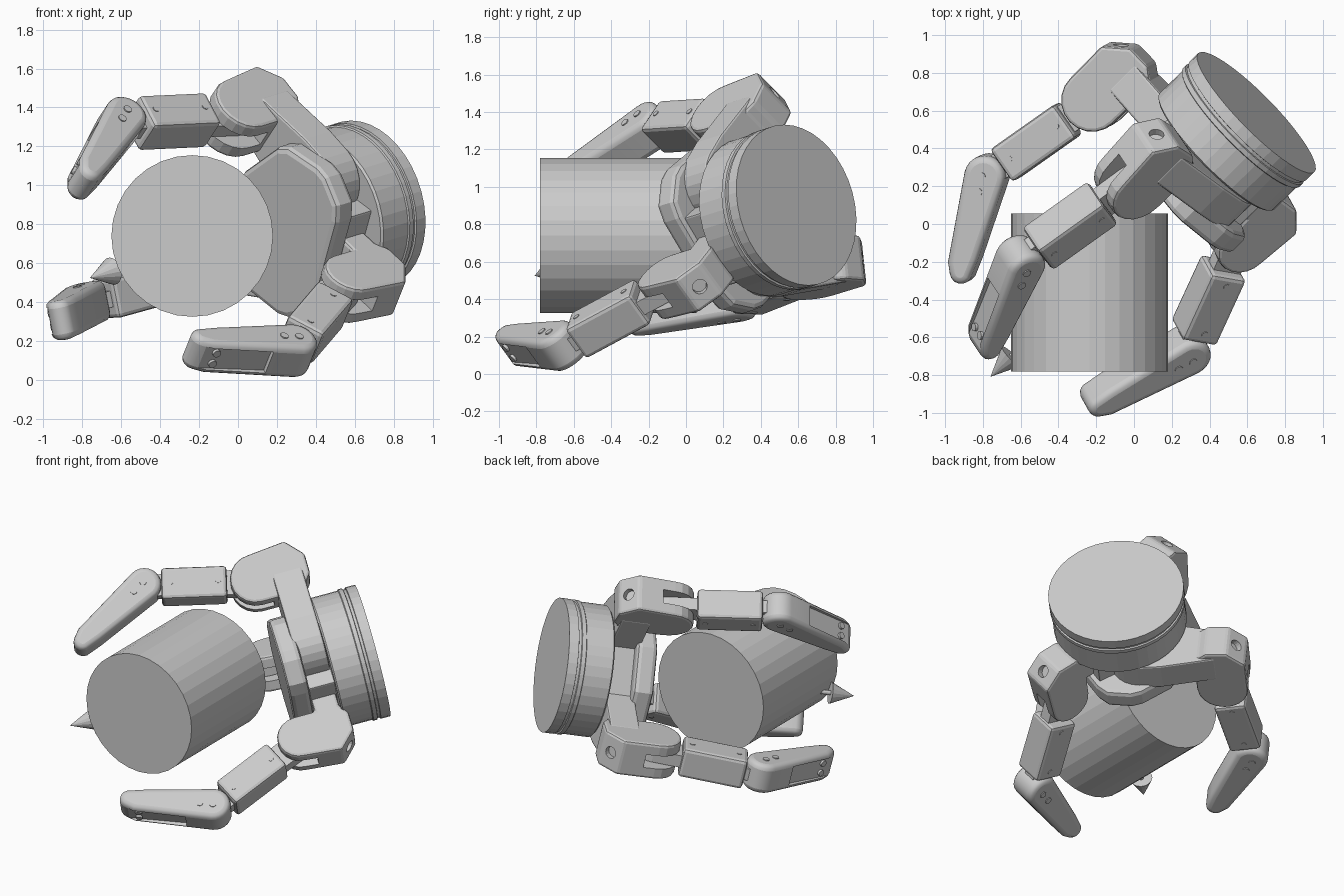
import bpy, bmesh
from math import sin, cos, pi, radians
from mathutils import Matrix, Vector

if "Cube" in bpy.data.objects:
    bpy.data.objects.remove(bpy.data.objects["Cube"])

# hand frame: z axis = approach direction out of the palm, origin = centre of the rear disc
approach = Vector((-0.702, -0.687, -0.215)).normalized()
side = Vector((-approach.y, approach.x, 0)).normalized()
up = approach.cross(side)
HAND = Matrix.Translation((0.648, 0.59, 0.903)) @ Matrix((side, up, approach)).transposed().to_4x4()
TURN = radians(-31)


def add(name, bm, mat, bevel=0, smooth=False, cutter=None, seg=2):
    bmesh.ops.recalc_face_normals(bm, faces=bm.faces)
    me = bpy.data.meshes.new(name)
    bm.to_mesh(me)
    bm.free()
    ob = bpy.data.objects.new(name, me)
    bpy.context.collection.objects.link(ob)
    ob.matrix_world = mat
    if bevel:
        b = ob.modifiers.new("bevel", 'BEVEL')
        b.width, b.segments, b.limit_method, b.angle_limit = bevel, seg, 'ANGLE', radians(35)
    if cutter:
        c = ob.modifiers.new("cut", 'BOOLEAN')
        c.operation, c.object, c.solver = 'DIFFERENCE', cutter, 'EXACT'
    if smooth:
        bpy.ops.object.select_all(action='DESELECT')
        ob.select_set(True)
        bpy.context.view_layer.objects.active = ob
        bpy.ops.object.shade_smooth_by_angle(angle=radians(35))
    return ob


def prism(pts, z0, z1, bm=None):
    bm = bm or bmesh.new()
    lo = [bm.verts.new((x, y, z0)) for x, y in pts]
    hi = [bm.verts.new((x, y, z1)) for x, y in pts]
    bm.faces.new(lo)
    bm.faces.new(hi)
    n = len(pts)
    for i in range(n):
        j = (i + 1) % n
        bm.faces.new((lo[i], lo[j], hi[j], hi[i]))
    return bm


def rect(x0, x1, y0, y1):
    return [(x0, y0), (x1, y0), (x1, y1), (x0, y1)]


def arc(cx, cy, r, a0, a1, n=10):
    return [(cx + r * cos(radians(a0 + (a1 - a0) * i / n)),
             cy + r * sin(radians(a0 + (a1 - a0) * i / n))) for i in range(n + 1)]


def cone(r1, r2, depth, mat, seg=32, bm=None):
    bm = bm or bmesh.new()
    bmesh.ops.create_cone(bm, cap_ends=True, segments=seg, radius1=r1, radius2=r2, depth=depth, matrix=mat)
    return bm


def hide(ob):
    ob.hide_render = True
    ob.display_type = 'WIRE'
    return ob


# gripped cylinder
add("held_cylinder", cone(0.415, 0.415, 0.835, Matrix.Rotation(pi / 2, 4, 'X')),
    Matrix.Translation((-0.235, -0.3625, 0.74)))

# approach arrow, its shaft mostly inside the held cylinder
ARROW = HAND @ Matrix.Translation((0.015, 0.055, 0))
add("arrow_shaft", cone(0.015, 0.015, 0.7, Matrix.Translation((0, 0, 1.53)), 12), ARROW)
add("arrow_head", cone(0.072, 0, 0.16, Matrix.Translation((0, 0, 1.94)), 16), ARROW)

# rear disc with grooves, turned from a profile
bm = bmesh.new()
prof = [(0, 0), (0.44, 0), (0.44, 0.065), (0.43, 0.068), (0.43, 0.085), (0.44, 0.088),
        (0.44, 0.115), (0.432, 0.12), (0.432, 0.3), (0.42, 0.31), (0, 0.31)]
vs = [bm.verts.new((r, 0, z)) for r, z in prof]
es = [bm.edges.new((vs[i], vs[i + 1])) for i in range(len(vs) - 1)]
bmesh.ops.spin(bm, geom=vs + es, axis=(0, 0, 1), cent=(0, 0, 0), angle=2 * pi, steps=40)
bmesh.ops.remove_doubles(bm, verts=bm.verts, dist=1e-4)
add("rear_disc", bm, HAND)

# palm plate and neck
PALM = HAND @ Matrix.Rotation(TURN, 4, 'Z')
half = [(0.335, 0.24), (0.31, 0.33), (0.19, 0.43), (0.12, 0.45), (-0.1, 0.44), (-0.17, 0.4), (-0.34, 0.15)]
outline = half + [(x, -y) for x, y in reversed(half)]
add("palm_plate", prism(outline, 0.48, 0.615), PALM, 0.03)
add("palm_neck", prism(rect(-0.25, 0.3, -0.22, 0.22), 0.28, 0.5), PALM, 0.01)

JA = 0.62               # height of the base joints along the approach axis
L1 = 0.72               # inner link length


def finger(name, pivot, ang, JR, a1, a2, tip, lobe, hub, wid):
    c, s = cos(ang), sin(ang)
    base = HAND @ Matrix.Translation(pivot)
    plane = base @ Matrix(((c, 0, s), (s, 0, -c), (0, 1, 0))).to_4x4()

    # knuckle with a fork slot and a bolt hole in the slanted face
    cut = prism(rect(JR - 0.22, JR + 0.22, JA - 0.08, JA + 0.25), -0.047, 0.047)
    n = Vector((0.72, -0.69, 0))
    cone(0.04, 0.04, 0.08, Matrix.Translation((0.63, 0.318, 0)) @
         n.to_track_quat('Z', 'Y').to_matrix().to_4x4(), 16, cut)
    cutter = hide(add(name + "_knuckle_cutter", cut, plane))
    body = [(-0.05, 0.315), (0.38, 0.315), (0.44, 0.27), (0.575, 0.27), (0.69, 0.375)]
    body += arc(JR, JA, lobe, 0, 180) + [(JR - lobe, 0.48), (-0.05, 0.48)]
    add(name + "_knuckle", prism(body, -wid, wid), plane, 0.018, cutter=cutter)
    if hub:
        arm = arc(0, 0, 0.2, 90, 270, 12) + [(0.15, -0.19), (0.5, -wid), (0.5, wid), (0.15, 0.19)]
        add(name + "_spread_arm", prism(arm, 0.312, 0.51), base @ Matrix.Rotation(ang, 4, 'Z'), 0.012)
    pin = cone(0.05, 0.05, 2 * wid - 0.01, Matrix.Translation((JR, JA, 0)), 16)
    add(name + "_base_pin", pin, plane)

    # inner link: x runs along the link, y points inward
    link = plane @ Matrix.Translation((JR, JA, 0)) @ Matrix.Rotation(pi / 2 - a1, 4, 'Z')
    add(name + "_inner_link", prism(rect(0.185, 0.61, -0.1, 0.11), -0.103, 0.103), link, 0.022)
    tongue = arc(0, 0, 0.085, 90, 270, 8) + arc(L1, 0, 0.07, -90, 90, 8)
    add(name + "_inner_tongue", prism(tongue, -0.042, 0.042), link)
    bm = bmesh.new()
    for x in (0.24, 0.55):
        for z in (-0.103, 0.103):
            cone(0.018, 0.018, 0.008, Matrix.Translation((x, 0.0, z)), 10, bm)
    add(name + "_inner_screws", bm, link)

    # outer link with recessed back panel
    jr, ja = JR + L1 * sin(a1), JA + L1 * cos(a1)
    out = plane @ Matrix.Translation((jr, ja, 0)) @ Matrix.Rotation(pi / 2 - a2, 4, 'Z')
    panel = hide(add(name + "_panel_cutter",
                     prism(rect(0.17, tip - 0.06, -0.2, -0.08), -0.07, 0.07), out))
    prof = arc(0, 0, 0.11, 90, 270, 12) + [(tip - 0.1, -0.095)]
    prof += arc(tip - 0.06, -0.015, 0.06, -70, 70, 6) + [(tip - 0.15, 0.06)]
    add(name + "_fingertip", prism(prof, -0.103, 0.103), out, 0.035, True, panel, 3)
    bm = bmesh.new()
    for x in (0.0, 0.085):
        for z in (-0.103, 0.103):
            cone(0.022, 0.022, 0.012, Matrix.Translation((x, -0.01, z)), 12, bm)
    for z in (-0.035, 0.035):
        cone(0.022, 0.022, 0.03, Matrix.Translation((tip - 0.13, -0.08, z)) @
             Matrix.Rotation(pi / 2, 4, 'X'), 12, bm)
    add(name + "_fingertip_screws", bm, out)


# two spreading fingers and the fixed opposing finger
pv = Vector((-sin(TURN), cos(TURN), 0)) * 0.25
finger("upper_finger", pv, radians(131.5), 0.5, radians(13.5), radians(-30), 0.61, 0.165, True, 0.125)
finger("left_finger", -pv + Vector((0, 0.02, 0)), radians(183.5), 0.52, radians(9), radians(-33), 0.59, 0.165,
       True, 0.125)
finger("opposing_finger", Vector((0, 0.01, 0)), radians(-38), 0.52, radians(24), radians(-22.5), 0.61, 0.145,
       False, 0.115)
